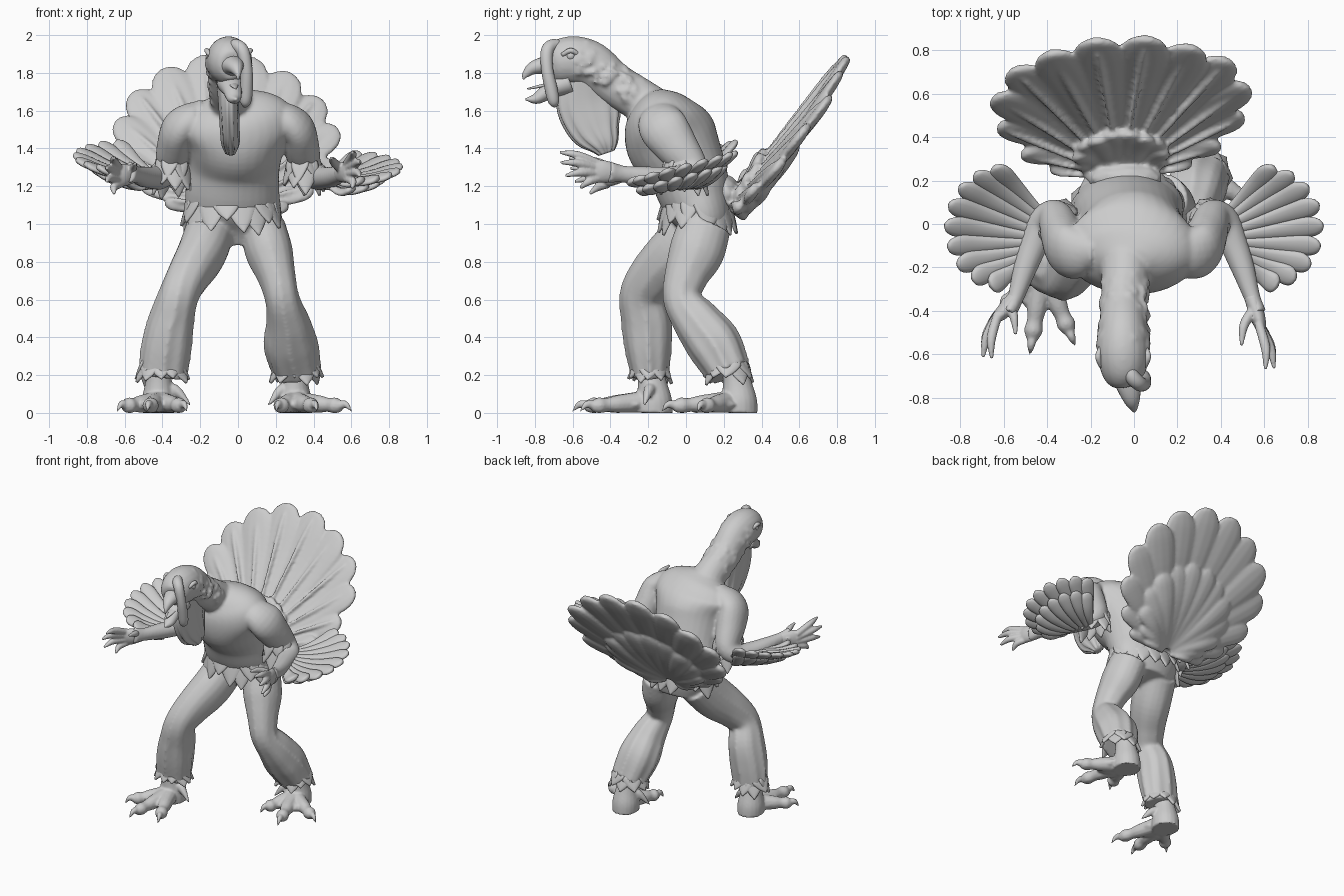
import bpy, bmesh, math, random
from mathutils import Vector as V

random.seed(4)
X, Z = V((1, 0, 0)), V((0, 0, 1))
old = bpy.data.objects.get("Cube")
if old:
    bpy.data.objects.remove(old, do_unlink=True)

grey = bpy.data.materials.new("plain grey")
grey.use_nodes = True
grey.diffuse_color = (0.6, 0.6, 0.6, 1)
grey.node_tree.nodes["Principled BSDF"].inputs["Base Color"].default_value = (0.6, 0.6, 0.6, 1)


def tube(bm, pts, ref=X, ruffle=0, folds=8, seg=20, steps=5):
    """Smooth closed tube through (x, y, z, side radius, other radius)."""
    p = [V(q) for q in pts]
    p = [p[0] * 2 - p[1]] + p + [p[-1] * 2 - p[-2]]
    path = []
    for i in range(1, len(p) - 2):
        a, b, c, d = p[i - 1:i + 3]
        for k in range(steps):
            t = k / steps
            path.append((b * 2 + (c - a) * t + (a * 2 - b * 5 + c * 4 - d) * t * t
                         + (b * 3 - a - c * 3 + d) * t ** 3) / 2)
    path.append(p[-2])
    cen = [V((q[0], q[1], q[2])) for q in path]
    rings = []
    for i, q in enumerate(path):
        t = (cen[min(i + 1, len(cen) - 1)] - cen[max(i - 1, 0)]).normalized()
        side = (ref - t * ref.dot(t)).normalized()
        up = t.cross(side)
        ring = []
        for k in range(seg):
            a = math.tau * k / seg
            f = 1 + ruffle * math.cos(folds * a) * i / len(path)
            co = cen[i] + side * (max(q[3], .002) * f * math.cos(a)) + up * (max(q[4], .002) * f * math.sin(a))
            co.z = max(co.z, 0)
            ring.append(bm.verts.new(co))
        rings.append(ring)
    for r, s in zip(rings, rings[1:]):
        for k in range(seg):
            j = (k + 1) % seg
            bm.faces.new((r[k], r[j], s[j], s[k]))
    bm.faces.new(rings[0][::-1])
    bm.faces.new(rings[-1])


def feather(bm, base, tip, side, w, th, sag=V((0, 0, 0)), pointed=False):
    base, tip = V(base), V(tip)
    shape = (((0, .7), (.3, 1), (.7, .6), (1, .05)) if pointed else
             ((0, .4), (.3, .6), (.6, .85), (.85, 1), (.96, .7), (1, .25)))
    tube(bm, [(*(base.lerp(tip, t) + sag * math.sin(math.pi * t)), w * k, th * (.4 + .6 * k))
              for t, k in shape], side, seg=12, steps=4)


def ball(bm, c, r, scale=(1, 1, 1)):
    vs = bmesh.ops.create_icosphere(bm, subdivisions=2, radius=r)["verts"]
    for v in vs:
        v.co = V([v.co[i] * scale[i] + c[i] for i in range(3)])


def hem(bm, c, rx, ry, n, length, flare=.025):
    """Ring of ragged pointed feathers growing out of the surface and hanging down."""
    for k in range(n):
        a = math.tau * k / n
        out = V((math.cos(a), math.sin(a), 0))
        tangent = V((-rx * math.sin(a), ry * math.cos(a), 0)).normalized()
        base = V(c) + V((rx * out.x, ry * out.y, 0))
        tip = base + out * flare + tangent * random.uniform(-.02, .02)
        tip.z -= length * random.uniform(.55, 1.15)
        feather(bm, base + Z * .05 - out * .04, tip, tangent, 3.6 * (rx + ry) / n, .018, pointed=True)


def finish(name, bm, voxel=0, smooth=4):
    bmesh.ops.recalc_face_normals(bm, faces=bm.faces)
    me = bpy.data.meshes.new(name)
    bm.to_mesh(me)
    bm.free()
    me.materials.append(grey)
    me.polygons.foreach_set("use_smooth", [True] * len(me.polygons))
    ob = bpy.data.objects.new(name, me)
    bpy.context.collection.objects.link(ob)
    if voxel:
        m = ob.modifiers.new("fuse", "REMESH")
        m.mode, m.voxel_size, m.use_smooth_shade = "VOXEL", voxel, True
        s = ob.modifiers.new("soften", "SMOOTH")
        s.factor, s.iterations = .5, smooth


# torso and neck
body = bmesh.new()
tube(body, [(-.02, .12, .9, .17, .1), (-.02, .1, 1.02, .245, .15), (-.03, .05, 1.15, .25, .19),
            (-.02, 0, 1.3, .24, .21), (-.01, -.07, 1.43, .26, .245), (-.01, -.12, 1.54, .31, .22),
            (-.02, -.15, 1.63, .25, .15), (-.03, -.17, 1.69, .1, .06)], seg=32)
tube(body, [(-.03, -.12, 1.56, .14, .13), (-.04, -.25, 1.66, .11, .115), (-.05, -.38, 1.74, .105, .115),
            (-.05, -.5, 1.84, .11, .125), (-.05, -.6, 1.865, .118, .13), (-.045, -.69, 1.85, .1, .115),
            (-.035, -.74, 1.84, .06, .075)])

# warty bumps on the head and neck
for _ in range(170):
    t, a = random.random(), random.uniform(-.6, math.pi + .6)
    c = V((-.04, -.27, 1.67)).lerp(V((-.05, -.58, 1.875)), t)
    r = .1 + .012 * t
    c += X * (r * math.cos(a)) + V((0, .5, .86)) * (r * math.sin(a))
    ball(body, c, random.uniform(.012, .02))

# legs with loose lower halves
tube(body, [(.13, .1, .99, .12, .14), (.165, .055, .85, .125, .145), (.205, 0, .72, .1, .115),
            (.235, -.02, .6, .09, .1), (.265, .06, .48, .115, .125), (.28, .15, .36, .14, .14),
            (.315, .23, .21, .125, .115)], ruffle=.07)
tube(body, [(-.14, .08, .99, .13, .14), (-.19, -.05, .85, .13, .15), (-.26, -.17, .73, .115, .13),
            (-.315, -.235, .62, .105, .115), (-.355, -.21, .48, .12, .13), (-.38, -.2, .34, .13, .12),
            (-.4, -.19, .19, .125, .095)], ruffle=.07)

# arms
for s in (1, -1):
    tube(body, [(s * .1, -.14, 1.55, .07, .08), (s * .22, -.14, 1.56, .085, .11), (s * .31, -.12, 1.51, .09, .13),
                (s * .335, -.05, 1.41, .095, .115), (s * .365, .03, 1.3, .08, .085),
                (s * .42, .01, 1.25, .07, .07), (s * .455, -.08, 1.245, .065, .06),
                (s * .5, -.2, 1.25, .055, .055), (s * .545, -.34, 1.265, .038, .045),
                (s * .575, -.41, 1.275, .035, .06)])
finish("body", body, .011, 5)

# hands
for s, name, shift in ((1, "left_hand", V((-.015, 0, 0))), (-1, "right_hand", V((-.035, .05, -.03)))):
    bm = bmesh.new()
    palm = V((s * .6, -.48, 1.285)) + shift
    tube(bm, [(s * .54, -.33, 1.265, .036, .042), (*palm.lerp(V((s * .55, -.36, 1.265)), .4), .034, .06),
              (*palm, .024, .055)])
    for k, (x, y, z) in enumerate(((.62, -.67, 1.38), (.66, -.665, 1.325), (.66, -.64, 1.255), (.62, -.56, 1.19))):
        root = palm + V((-s * .01, .02, .035 - k * .026))
        tip = V((s * x, y, z)) + shift
        mid = root.lerp(tip, .55) + V((s * .015, 0, .012))
        tube(bm, [(*root, .022, .022), (*mid, .022, .022), (*tip, .008, .008)], seg=10)
    thumb = [palm + V((s * x, y, z)) for x, y, z in ((-.04, .08, .005), (-.08, .01, .045), (-.09, -.08, .065))]
    tube(bm, [(*p, r, r) for p, r in zip(thumb, (.025, .022, .008))], seg=10)
    finish(name, bm, .007, 2)

# feet: ankle, pad, knuckled toes, claws and spur
feet = (("left_foot", (.3, .28), ((.2, -.02), (.42, -.13), (.6, .06)), (.16, .2)),
        ("right_foot", (-.42, -.17), ((-.64, -.42), (-.48, -.6), (-.27, -.56)), (-.25, -.22)))
for name, (ax, ay), tips, spur in feet:
    bm = bmesh.new()
    tube(bm, [(ax, ay - .03, .32, .06, .06), (ax, ay - .01, .17, .07, .075), (ax, ay, .07, .09, .095),
              (ax, ay, .0, .09, .1)])
    mean = sum((V((x, y)) for x, y in tips), V((0, 0))) / 3
    pad = V((ax, ay)).lerp(mean, .35)
    ball(bm, (pad.x, pad.y, .045), .1, (1.1, 1.1, .45))
    for tx, ty in tips:
        a, b = V((ax, ay - .04, .06)), V((tx, ty, .03))
        mids = [a.lerp(b, t) for t in (.25, .45, .6, .72)]
        tube(bm, [(*a, .065, .06)] + [(*m, r, r) for m, r in zip(mids, (.052, .046, .037, .043))]
             + [(*a.lerp(b, .82), .028, .028)], seg=12)
        c = a.lerp(b, .76)
        tube(bm, [(*c, .026, .028), (*(a.lerp(b, .9) + Z * .012), .018, .02), (tx, ty, .008, .004, .004)], seg=10)
    tube(bm, [(ax, ay, .12, .04, .04), ((ax + spur[0]) / 2, (ay + spur[1]) / 2, .12, .032, .03),
              (*spur, .04, .005, .005)], ref=Z, seg=10)
    finish(name, bm, .008, 2)

# ragged hems of the shirt, sleeves and trousers
for name, args in (("shirt_hem", ((-.03, .06, 1.12), .245, .185, 18, .17)),
                   ("left_sleeve_hem", ((.345, -.01, 1.32), .085, .1, 9, .17)),
                   ("right_sleeve_hem", ((-.345, -.01, 1.32), .085, .1, 9, .17)),
                   ("left_trouser_hem", ((.31, .225, .24), .115, .105, 11, .09)),
                   ("right_trouser_hem", ((-.4, -.19, .24), .115, .09, 11, .09))):
    bm = bmesh.new()
    hem(bm, *args)
    finish(name, bm)

# wing feathers in two overlapping rows along each forearm
for s, name in ((1, "left_wing"), (-1, "right_wing")):
    bm = bmesh.new()
    lift = .03 if s > 0 else .09
    for n, reach, low in ((9, 1, 0), (8, .8, .055)):
        for k in range(n):
            u = 2 * k / (n - 1) - 1
            a = math.radians(50 * u + 2)
            r = (.45 - .09 * u * u) * reach
            base = (s * (.46 - .035 * u), -.06 + .11 * u, 1.25 - low)
            ty = -.02 + r * math.sin(a)
            tip = (s * (.42 + r * math.cos(a)), ty, 1.28 + lift + .26 * ty - low)
            side = V((-s * math.sin(a), math.cos(a), .45))
            feather(bm, base, tip, side, .05 * reach ** .5, .02, Z * -.025)
    finish(name, bm)

# tail fan, tilted back, its left side swept a little further behind
tail = bmesh.new()
root = V((-.06, .21, 1.09))
along = V((0, .62, .785)).normalized()
face = V((0, -along.z, along.y))


def fan(angle, r, off):
    x = r * math.sin(angle)
    return root + X * x + along * (r * math.cos(angle)) + face * (off - .15 * max(x, 0) + .04 * min(x, 0))


reach = (1.03, .99, .93, .83, .67, .49, .33)
for row, (scale, off, th) in enumerate(((1, 0, .03), (.62, -.055, .034), (.36, .035, .028))):
    for k, r in enumerate(reach):
        for s in (1, -1):
            a = s * math.radians(6.5 + 12.5 * k)
            side = X * math.cos(a) - along * math.sin(a)
            tip = fan(a, r * scale, off * (1 - .4 * scale) + .012 * (k % 2))
            feather(tail, fan(a, .04, off), tip, side, .125 * r * scale ** .7, th, face * -.03)
            if row == 0:
                feather(tail, fan(a, .1, .01), fan(a, r * .93, .02), side, .015, .012)
ball(tail, (-.04, .21, 1.16), .13, (1.35, .6, .8))
finish("tail_fan", tail, .011, 2)

# hanging throat wattle and long snood
bm = bmesh.new()
tube(bm, [(-.05, -.52, 1.78, .07, .13), (-.05, -.52, 1.65, .055, .165), (-.045, -.485, 1.52, .05, .14),
          (-.04, -.44, 1.43, .045, .085), (-.04, -.42, 1.375, .025, .04)], ruffle=.14, folds=11, seg=44)
finish("wattle", bm)
bm = bmesh.new()
tube(bm, [(-.03, -.64, 1.935, .025, .025), (-.01, -.7, 1.945, .034, .034), (.025, -.735, 1.915, .034, .034),
          (.045, -.735, 1.82, .032, .032), (.045, -.715, 1.72, .034, .034), (.04, -.7, 1.65, .03, .03),
          (.035, -.69, 1.62, .01, .01)], ref=V((1, .5, .2)))
finish("snood", bm)

# open beak
bm = bmesh.new()
tube(bm, [(-.04, -.66, 1.83, .085, .075), (-.025, -.74, 1.84, .06, .05), (-.01, -.81, 1.825, .038, .035),
          (0, -.85, 1.79, .015, .018), (0, -.86, 1.765, .004, .004)])
finish("upper_beak", bm)
bm = bmesh.new()
tube(bm, [(-.04, -.62, 1.75, .075, .065), (-.03, -.72, 1.71, .052, .045), (-.02, -.79, 1.665, .037, .03),
          (-.01, -.85, 1.66, .005, .005)])
feather(bm, (-.03, -.68, 1.75), (-.01, -.84, 1.715), X, .025, .01, pointed=True)
finish("lower_beak_and_tongue", bm)

# eyes under heavy lids
bm = bmesh.new()
for s in (1, -1):
    ball(bm, (-.05 + s * .102, -.61, 1.89), .025, (.8, 1, 1))
    tube(bm, [(-.05 + s * .1, -.655, 1.895, .012, .012), (-.05 + s * .115, -.61, 1.918, .014, .014),
              (-.05 + s * .1, -.565, 1.895, .012, .012)], ref=Z, seg=10)
finish("eyes", bm)
